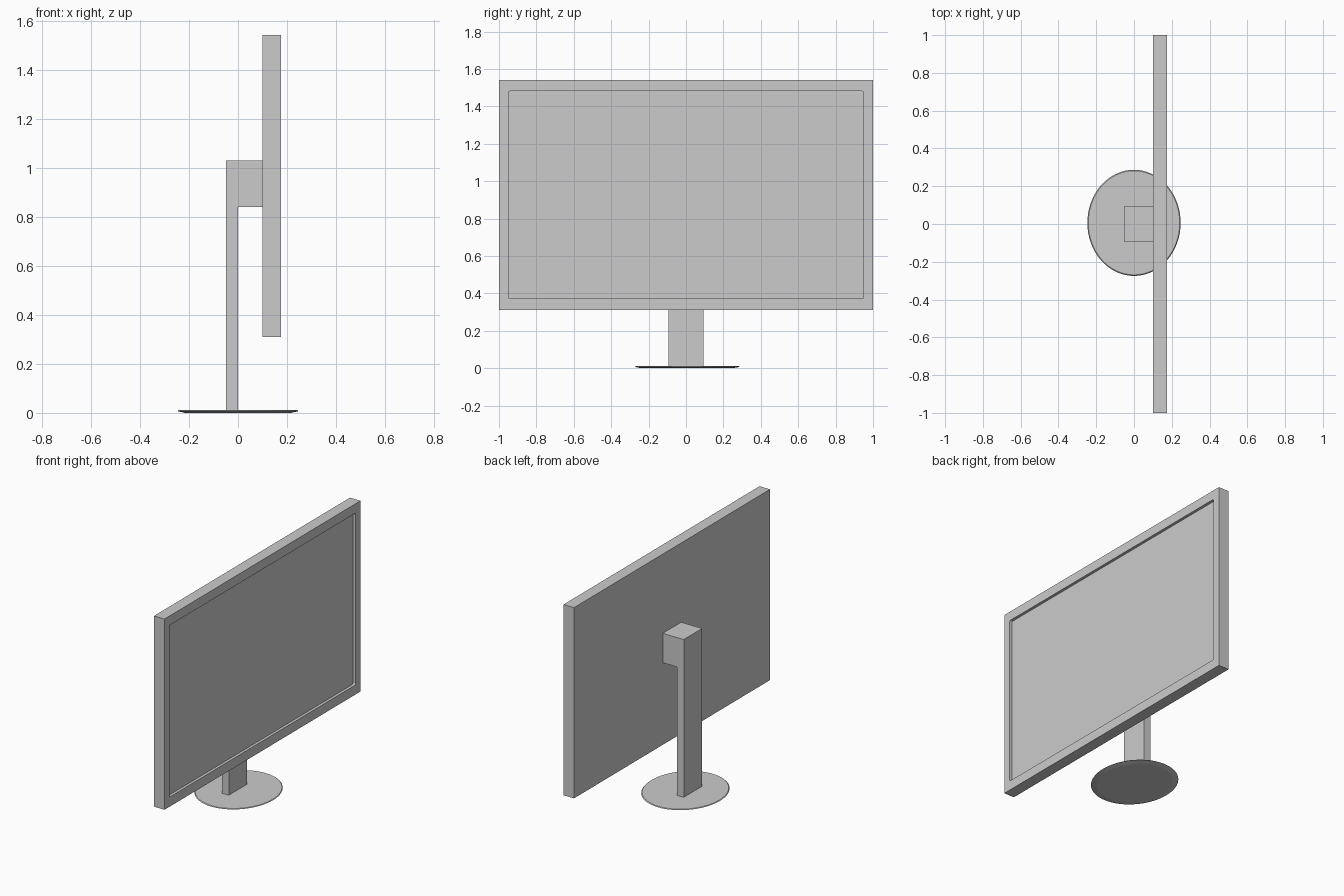
import bpy, bmesh, math

if "Cube" in bpy.data.objects:
    bpy.data.objects.remove(bpy.data.objects["Cube"])


def make_object(name, bm):
    bmesh.ops.recalc_face_normals(bm, faces=bm.faces)
    mesh = bpy.data.meshes.new(name)
    bm.to_mesh(mesh)
    bm.free()
    obj = bpy.data.objects.new(name, mesh)
    bpy.context.collection.objects.link(obj)
    return obj


def extruded(name, points, direction):
    """Closed profile of 3D points pushed along a direction."""
    bm = bmesh.new()
    face = bm.faces.new([bm.verts.new(p) for p in points])
    geom = bmesh.ops.extrude_face_region(bm, geom=[face], use_keep_orig=True)["geom"]
    verts = [g for g in geom if isinstance(g, bmesh.types.BMVert)]
    bmesh.ops.translate(bm, vec=direction, verts=verts)
    return make_object(name, bm)


def rounded_rect(x, half_y, z0, z1, r, steps=4):
    """Rounded rectangle in the y-z plane."""
    corners = [(half_y - r, z1 - r), (-half_y + r, z1 - r),
               (-half_y + r, z0 + r), (half_y - r, z0 + r)]
    pts = []
    for i, (cy, cz) in enumerate(corners):
        for s in range(steps + 1):
            a = math.pi / 2 * (i + s / steps)
            pts.append((x, cy + r * math.cos(a), cz + r * math.sin(a)))
    return pts


# Foot: thin oval plate, slightly narrower underneath
bm = bmesh.new()
rings = []
for scale, z in ((0.87, 0.0), (1.0, 0.007), (0.98, 0.011)):
    ring = []
    for i in range(64):
        a = 2 * math.pi * i / 64
        ring.append(bm.verts.new((0.247 * scale * math.cos(a),
                                  0.006 + 0.281 * scale * math.sin(a), z)))
    rings.append(ring)
for low, high in zip(rings, rings[1:]):
    for i in range(64):
        j = (i + 1) % 64
        bm.faces.new((low[i], low[j], high[j], high[i]))
bm.faces.new(rings[0])
bm.faces.new(rings[-1])
make_object("foot_plate", bm)

# Stand: upright column with an arm reaching to the display
profile = [(-0.05, 0.008), (0, 0.008), (0, 0.84), (0.1, 0.84), (0.1, 1.03), (-0.05, 1.03)]
extruded("stand", [(x, -0.094, z) for x, z in profile], (0, 0.188, 0))

# Display housing
housing = extruded("display_housing",
                   [(0.1, -1, 0.31), (0.1, 1, 0.31), (0.1, 1, 1.542), (0.1, -1, 1.542)],
                   (0.075, 0, 0))

# Recessed screen, cut into the +x face with small rounded corners
cutter = extruded("screen_cutter", rounded_rect(0.157, 0.95, 0.372, 1.481, 0.01), (0.05, 0, 0))
cutter.hide_render = True
cutter.hide_set(True)
cut = housing.modifiers.new("screen_recess", "BOOLEAN")
cut.operation = "DIFFERENCE"
cut.solver = "EXACT"
cut.object = cutter
